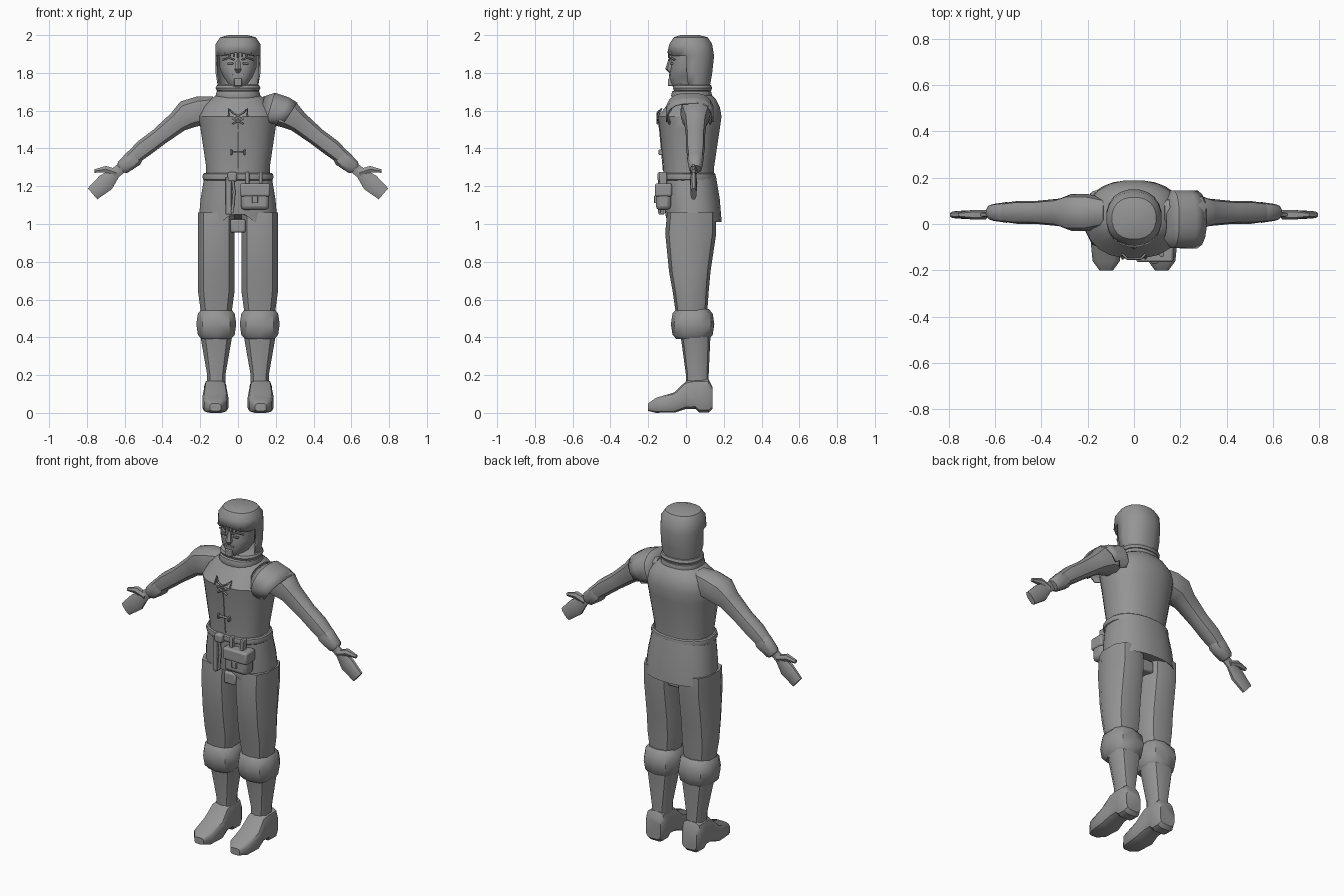
import bpy, bmesh, math
from mathutils import Vector

cube = bpy.data.objects.get("Cube")
if cube:
    bpy.data.objects.remove(cube, do_unlink=True)

grey = bpy.data.materials.new("plain_grey")
grey.use_nodes = True
grey.diffuse_color = (.3, .3, .3, 1)
shader = grey.node_tree.nodes["Principled BSDF"]
shader.inputs["Base Color"].default_value = grey.diffuse_color


def add_object(name, data, mirror):
    """Link new data to the scene in the one colour, optionally mirrored."""
    obj = bpy.data.objects.new(name, data)
    bpy.context.collection.objects.link(obj)
    data.materials.append(grey)
    if mirror:
        obj.modifiers.new("mirror", 'MIRROR')
    return obj


def finish(name, bm, mirror=False, shell=0, bevel=0):
    """Turn a bmesh into a shaded object with optional modifiers."""
    bmesh.ops.recalc_face_normals(bm, faces=bm.faces)
    mesh = bpy.data.meshes.new(name)
    bm.to_mesh(mesh)
    bm.free()
    obj = add_object(name, mesh, mirror)
    bpy.ops.object.select_all(action='DESELECT')
    obj.select_set(True)
    bpy.context.view_layer.objects.active = obj
    bpy.ops.object.shade_smooth_by_angle(angle=math.radians(35))
    if shell:
        solid = obj.modifiers.new("shell", 'SOLIDIFY')
        solid.thickness = shell
        solid.offset = 1
    if bevel:
        rounding = obj.modifiers.new("bevel", 'BEVEL')
        rounding.width = bevel
        rounding.segments = 2


def oval(sides, power):
    """Points of a unit superellipse."""
    for i in range(sides):
        angle = math.tau * (i + .5) / sides
        c, s = math.cos(angle), math.sin(angle)
        yield (math.copysign(abs(c) ** (2 / power), c),
               math.copysign(abs(s) ** (2 / power), s))


def skin(rings, caps=True):
    """Bridge rings that have equal numbers of points."""
    bm = bmesh.new()
    loops = [[bm.verts.new(point) for point in ring] for ring in rings]
    for lower, upper in zip(loops, loops[1:]):
        for i in range(len(lower)):
            bm.faces.new((lower[i - 1], lower[i], upper[i], upper[i - 1]))
    if caps:
        bm.faces.new(loops[0])
        bm.faces.new(loops[-1])
    return bm


def upright(rows, x=0, sides=20, power=2.3):
    """Loft up z; each row is height, half width, front y and back y."""
    return skin([[(x + half * c, (front + back + (back - front) * s) / 2, z)
                  for c, s in oval(sides, power)]
                 for z, half, front, back in rows])


def lengthwise(rows, x, sides=12, power=4):
    """Loft along y; each row is y, half width, bottom and top."""
    return skin([[(x + half * c, y, (low + high + (high - low) * s) / 2)
                  for c, s in oval(sides, power)]
                 for y, half, low, high in rows])


def roll(z, height, half, front, back, bulge, **options):
    """Band with a rounded outer face."""
    rows = []
    for step in range(-2, 3):
        angle = step * math.pi / 4
        out = bulge * math.cos(angle)
        rows.append((z + height * math.sin(angle), half + out, front - out, back + out))
    return upright(rows, **options)


def limb(rows, y=.05, flat=1, sides=10, caps=True):
    """Loft along a bent path; each row is x, z and radius."""
    rings = []
    for i, (x, z, radius) in enumerate(rows):
        before, after = rows[max(i - 1, 0)], rows[min(i + 1, len(rows) - 1)]
        along = Vector((after[0] - before[0], after[1] - before[1])).normalized()
        rings.append([(x - along.y * radius * c, y + flat * radius * s, z + along.x * radius * c)
                      for c, s in oval(sides, 2.5)])
    return skin(rings, caps)


def box(name, centre, size, bevel=.004, mirror=False):
    bm = bmesh.new()
    bmesh.ops.create_cube(bm, size=1)
    bmesh.ops.scale(bm, vec=size, verts=bm.verts)
    bmesh.ops.translate(bm, vec=centre, verts=bm.verts)
    finish(name, bm, mirror, bevel=bevel)


def cord(name, points, radius=.005, mirror=False):
    data = bpy.data.curves.new(name, 'CURVE')
    data.dimensions = '3D'
    data.bevel_depth = radius
    data.bevel_resolution = 1
    data.use_fill_caps = True
    line = data.splines.new('POLY')
    line.points.add(len(points) - 1)
    for point, place in zip(line.points, points):
        point.co = (*place, 1)
    add_object(name, data, mirror)


# Jerkin, belt and flared skirt with a notch at the front
finish("jerkin", upright([
    (1.22, .17, -.12, .15), (1.3, .17, -.12, .15), (1.5, .2, -.14, .18), (1.57, .21, -.15, .19),
    (1.62, .19, -.11, .18), (1.66, .15, -.08, .16), (1.69, .1, -.06, .13)]))
finish("belt", roll(1.25, .02, .18, -.12, .15, .01))
skirt = upright([(1.25, .18, -.12, .16), (1.13, .2, -.12, .18),
                 (1.01, .21, -.11, .19), (1.03, .19, -.1, .17)], sides=24)
for vert in skirt.verts:
    if vert.co.z < 1.1 and vert.co.y < 0 and abs(vert.co.x) < .05:
        vert.co.z += .04
finish("skirt", skirt)

# Trousers, knee cuffs, calves and boots
LEG = dict(x=.115, sides=10, power=2.6)
finish("trousers", upright([
    (1.06, .1, -.1, .16), (.95, .1, -.11, .16), (.75, .1, -.09, .13),
    (.64, .1, -.07, .12), (.5, .08, -.05, .11)], **LEG), mirror=True)
box("crotch", (0, .02, .99), (.08, .2, .07), .01)
finish("knee_cuff", roll(.47, .08, .08, -.05, .12, .03, **LEG), mirror=True)
finish("calf", upright([
    (.42, .09, -.03, .13), (.2, .05, 0, .12), (.13, .05, 0, .12)], **LEG), mirror=True)
finish("boot", lengthwise([
    (.14, .05, .02, .14), (.12, .06, 0, .18), (.07, .06, 0, .18), (.05, .06, .02, .18),
    (0, .06, .02, .17), (-.06, .07, 0, .11), (-.16, .06, 0, .08), (-.2, .03, .01, .05)],
    x=.12), mirror=True)

# Arms with puffed shoulders, cuffs, flat hands and thumbs
finish("sleeve", limb([
    (.12, 1.62, .06), (.2, 1.6, .08), (.27, 1.58, .08), (.32, 1.54, .06),
    (.42, 1.46, .05), (.5, 1.4, .05), (.57, 1.34, .04)]), mirror=True)
finish("cuff", limb([
    (.53, 1.37, .04), (.55, 1.35, .05), (.61, 1.3, .04), (.62, 1.29, .03)], flat=.9), mirror=True)
finish("hand", limb([
    (.6, 1.31, .03), (.65, 1.27, .03), (.7, 1.22, .05), (.77, 1.16, .04)],
    y=.04, flat=.4), mirror=True)
finish("thumb", limb([(.64, 1.27, .02), (.7, 1.29, .02), (.76, 1.28, .01)],
                     y=.04, sides=6), mirror=True)

# Mantle draped over the left shoulder only
mantle = limb([(.13, 1.61, .06), (.17, 1.6, .09), (.23, 1.58, .09), (.26, 1.56, .09)],
              y=.02, flat=1.3, sides=16, caps=False)
low = [face for face in mantle.faces if face.calc_center_median().z < 1.54]
bmesh.ops.delete(mantle, geom=low, context='FACES')
finish("shoulder_mantle", mantle, shell=.01)

# Folded collar and head
finish("lower_collar", roll(1.68, .03, .1, -.06, .12, .02))
finish("upper_collar", roll(1.72, .02, .1, -.05, .12, .02))
finish("face", upright([
    (1.69, .06, -.04, .08), (1.74, .05, -.08, .09), (1.78, .08, -.09, .1),
    (1.83, .1, -.08, .1), (1.93, .1, -.08, .1)], sides=14))
finish("nose", upright([(1.8, .01, -.09, -.06), (1.82, .02, -.11, -.06),
                        (1.88, .01, -.09, -.06)], sides=6))
box("mouth", (0, -.08, 1.79), (.06, .02, .01), .002)
box("chin_tuft", (0, -.08, 1.75), (.04, .03, .04))
box("eye", (.04, -.07, 1.85), (.03, .03, .01), .002, mirror=True)
cord("eyebrow", [(.02, -.09, 1.87), (.05, -.08, 1.88), (.08, -.06, 1.87)], mirror=True)

# Hood, open in front of the face, with a peaked edge
hood = upright([
    (1.73, .1, -.06, .12), (1.8, .11, -.08, .13), (1.89, .11, -.09, .14),
    (1.95, .11, -.08, .13), (1.98, .09, -.06, .11), (1.99, .05, -.03, .07)])
opening = [face for face in hood.faces
           if face.calc_center_median().z < 1.89 and face.calc_center_median().y < 0]
bmesh.ops.delete(hood, geom=opening, context='FACES')
for vert in hood.verts:
    if vert.co.y < -.06 and vert.co.z < 1.9:
        vert.co.z += max(0, .08 - abs(vert.co.x)) / 4
finish("hood", hood, shell=.01)

# Hair locks below the hood edge
for i in range(-3, 4):
    x = i / 45
    y = 3 * x * x - .09
    cord("hair_lock", [(x, y, 1.91), (x, y, 1.88 + abs(i) / 300)])

# Lacing at the chest, front seam and clasp
for z in (1.53, 1.56):
    for side in (-.03, .03):
        cord("lace", [(-side, -.15, z), (side, -.15, z + .03)])
cord("lace_end", [(.03, -.15, 1.59), (.05, -.13, 1.61), (.05, -.15, 1.57)], mirror=True)
cord("front_seam", [(0, -.12, 1.28), (0, -.14, 1.5), (0, -.15, 1.56)], .003)
box("clasp", (0, -.13, 1.38), (.08, .02, .01))
box("clasp_end", (.035, -.13, 1.38), (.01, .03, .03), mirror=True)

# Belt knot, hanging tongue, loops and pouch
box("belt_knot", (-.03, -.13, 1.25), (.05, .04, .05), .01)
box("belt_tongue", (-.05, -.13, 1.15), (.03, .03, .2))
cord("belt_tongue_edge", [(-.03, -.14, 1.25), (-.02, -.14, 1.17), (-.03, -.14, 1.06)], .008)
for x in (.05, .12):
    box("belt_loop", (x, -.12, 1.24), (.02, .04, .07))
box("pouch", (.09, -.12, 1.14), (.15, .08, .13), .02)
box("pouch_flap", (.09, -.12, 1.18), (.16, .09, .07), .01)
box("pouch_tab", (.09, -.16, 1.13), (.03, .02, .04))
